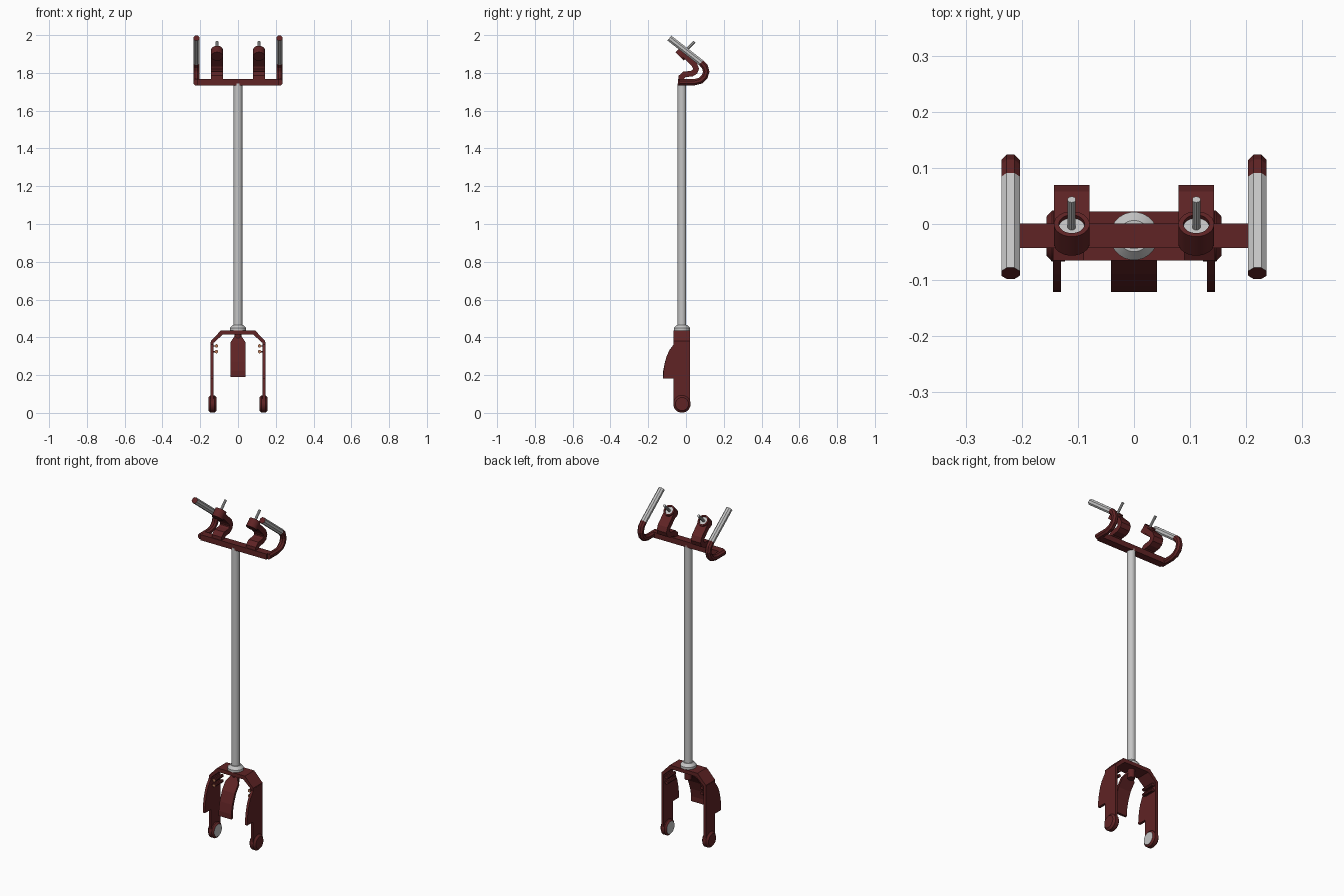
import bpy, bmesh, math
from mathutils import Vector, Matrix

if "Cube" in bpy.data.objects:
    bpy.data.objects.remove(bpy.data.objects["Cube"])


def material(name, rgb):
    m = bpy.data.materials.new(name)
    m.diffuse_color = (*rgb, 1)
    m.use_nodes = True
    m.node_tree.nodes["Principled BSDF"].inputs["Base Color"].default_value = m.diffuse_color
    return m


RED = material("dark red paint", (0.115, 0.017, 0.018))
GREY = material("light grey metal", (0.56, 0.56, 0.56))
COPPER = material("copper", (0.5, 0.2, 0.1))
CY = -0.0215          # y of the steering axis


def finish(bm, name, mats, smooth=False):
    bmesh.ops.recalc_face_normals(bm, faces=bm.faces)
    me = bpy.data.meshes.new(name)
    bm.to_mesh(me)
    bm.free()
    for m in mats:
        me.materials.append(m)
    ob = bpy.data.objects.new(name, me)
    bpy.context.collection.objects.link(ob)
    if smooth:
        bpy.context.view_layer.objects.active = ob
        ob.select_set(True)
        bpy.ops.object.shade_smooth_by_angle(angle=math.radians(35))
        ob.select_set(False)
    return ob


def prism(name, pts, a, b, axis, mat):
    """Extrude a 2D profile along x (profile y,z) or y (profile x,z)."""
    bm = bmesh.new()
    put = (lambda p, d: (d, p[0], p[1])) if axis == "x" else (lambda p, d: (p[0], d, p[1]))
    lo = [bm.verts.new(put(p, a)) for p in pts]
    hi = [bm.verts.new(put(p, b)) for p in pts]
    bm.faces.new(lo)
    bm.faces.new(hi)
    n = len(pts)
    for i in range(n):
        bm.faces.new((lo[i], lo[(i + 1) % n], hi[(i + 1) % n], hi[i]))
    return finish(bm, name, [mat])


def lathe(name, prof, origin, axis, mats, seg=24, rule=None, smooth=True):
    """Spin (radius, height) points round an axis; rule gives material per ring."""
    bm = bmesh.new()
    rot = Vector((0, 0, 1)).rotation_difference(Vector(axis)).to_matrix().to_4x4()
    M = Matrix.Translation(origin) @ rot
    rings = []
    for r, h in prof:
        rings.append([bm.verts.new(M @ Vector((r * math.cos(t), r * math.sin(t), h)))
                      for t in (2 * math.pi * (k + 0.5) / seg for k in range(seg))])
    faces = [(bm.faces.new(rings[0]), 0)]
    for i in range(len(rings) - 1):
        for k in range(seg):
            j = (k + 1) % seg
            faces.append((bm.faces.new((rings[i][k], rings[i][j], rings[i + 1][j], rings[i + 1][k])), i + 1))
    faces.append((bm.faces.new(rings[-1]), len(rings)))
    for f, i in faces:
        f.material_index = rule(i) if rule else 0
    return finish(bm, name, mats, smooth)


def sweep(name, x, path, section, mats, rule=None, widths=None):
    """Sweep a section (x offset, normal offset) along a mitred y,z path."""
    bm = bmesh.new()
    P = [Vector(p) for p in path]
    rings = []
    for i, p in enumerate(P):
        t1 = (p - P[i - 1]).normalized() if i else (P[1] - P[0]).normalized()
        t2 = (P[i + 1] - p).normalized() if i < len(P) - 1 else t1
        t = (t1 + t2).normalized()
        k = 1 / max(0.5, t.dot(t1))
        w = widths[i] if widths else 1
        rings.append([bm.verts.new((x + u * w, p.x - t.y * v * k, p.y + t.x * v * k)) for u, v in section])
    n = len(section)
    bm.faces.new(rings[0])
    bm.faces.new(rings[-1])
    for i in range(len(P) - 1):
        for j in range(n):
            f = bm.faces.new((rings[i][j], rings[i][(j + 1) % n], rings[i + 1][(j + 1) % n], rings[i + 1][j]))
            f.material_index = rule(i) if rule else 0
    return finish(bm, name, mats)


def rect(w, t):
    return [(-w, -t), (w, -t), (w, t), (-w, t)]


octagon = [(0.0178 * math.cos(a), 0.0178 * math.sin(a))
           for a in (math.radians(22.5 + 45 * k) for k in range(8))]

# steering column, its collar and the stem below the crown
lathe("steering_column", [(0.023, 0.43), (0.023, 1.745)], (0, CY, 0), (0, 0, 1), [GREY])
lathe("column_collar", [(0.043, 0.435), (0.043, 0.45), (0.028, 0.466)], (0, CY, 0), (0, 0, 1), [GREY])
lathe("crown_stem", [(0.02, 0.365), (0.02, 0.42)], (0, CY, 0), (0, 0, 1), [RED], 12)

# fork crown
half = [(0.144, 0.36), (0.144, 0.38), (0.09, 0.437)]
inner = [(0.08, 0.415), (0.13, 0.37), (0.13, 0.36)]
right = half[::-1]
crown = ([(-x, z) for x, z in half] + right + inner[::-1] + [(-x, z) for x, z in inner])
prism("fork_crown", crown, -0.065, 0.022, "y", RED)

# curved mudguard flap in the middle
guard = [(-0.028, 0.402), (-0.052, 0.368), (-0.083, 0.327), (-0.104, 0.27), (-0.114, 0.22), (-0.114, 0.19)]
sweep("front_mudguard", 0, guard, rect(0.041, 0.007), [RED], widths=[0.45, 1, 1, 1, 1, 1])

# leg outline: rounded foot, straight back, bulging guard at the front
leg = [(CY + 0.0435 * math.cos(a), 0.05 + 0.0435 * math.sin(a))
       for a in (math.radians(180 + 15 * k) for k in range(13))]
leg += [(0.022, 0.375), (-0.065, 0.375), (-0.065, 0.363), (-0.09, 0.328), (-0.104, 0.295),
        (-0.113, 0.26), (-0.119, 0.22), (-0.121, 0.182), (-0.065, 0.182)]

# handlebar crossbar
prism("crossbar", [(-0.043, 1.734), (0.001, 1.734), (0.001, 1.767), (-0.043, 1.767)], -0.215, 0.215, "x", RED)

bar = [(-0.035, 1.751), (0.045, 1.751), (0.077, 1.759), (0.099, 1.78), (0.107, 1.806),
       (0.1, 1.833), (0.08, 1.854), (-0.088, 1.984)]
bracket = [(-0.025, 1.757), (-0.024, 1.778), (-0.008, 1.792), (0.03, 1.796), (0.047, 1.806),
           (0.053, 1.822), (0.045, 1.842), (-0.017, 1.904)]
tilt = Vector((0, 0.707, 0.707))

for s, side in ((-1, "left"), (1, "right")):
    # fork leg and wheel mount with a grey inner face
    prism(side + "_fork_leg", leg, s * 0.130, s * 0.1445, "x", RED)
    lathe(side + "_wheel_mount", [(0.036, 0), (0.046, 0.009), (0.046, 0.031), (0.035, 0.041)],
          (s * 0.115, CY, 0.047), (s, 0, 0), [RED, GREY], 24, lambda i: 1 if i == 0 else 0)
    # ribs on the inside of the leg with copper front ends
    for n, z in enumerate((0.355, 0.324)):
        lathe(f"{side}_rib_{n}", [(0.009, 0), (0.009, 0.078)], (s * 0.114, -0.06, z), (0, 1, 0),
              [RED, COPPER], 10, lambda i: 1 if i == 0 else 0)
        prism(f"{side}_rib_web_{n}", [(-0.058, z - 0.003), (0.016, z - 0.003), (0.016, z + 0.003),
              (-0.058, z + 0.003)], s * 0.116, s * 0.134, "x", RED)
    # bent handle: red tube with a grey grip
    sweep(side + "_handle", s * 0.22, bar, octagon, [RED, GREY], lambda i: 1 if i == 6 else 0)
    # S-shaped bracket, its boss with a recessed grey disc, and the rod
    sweep(side + "_bracket", s * 0.111, bracket, rect(0.0315, 0.015), [RED])
    c = Vector((s * 0.111, -0.017, 1.904))
    lathe(side + "_boss", [(0.032, -0.024), (0.032, 0.024), (0.023, 0.024), (0.023, 0.016)],
          c, tilt, [RED, GREY], 20, lambda i: 1 if i == 4 else 0)
    lathe(side + "_rod", [(0.0075, 0.012), (0.0075, 0.086)], c, tilt, [GREY], 10)
